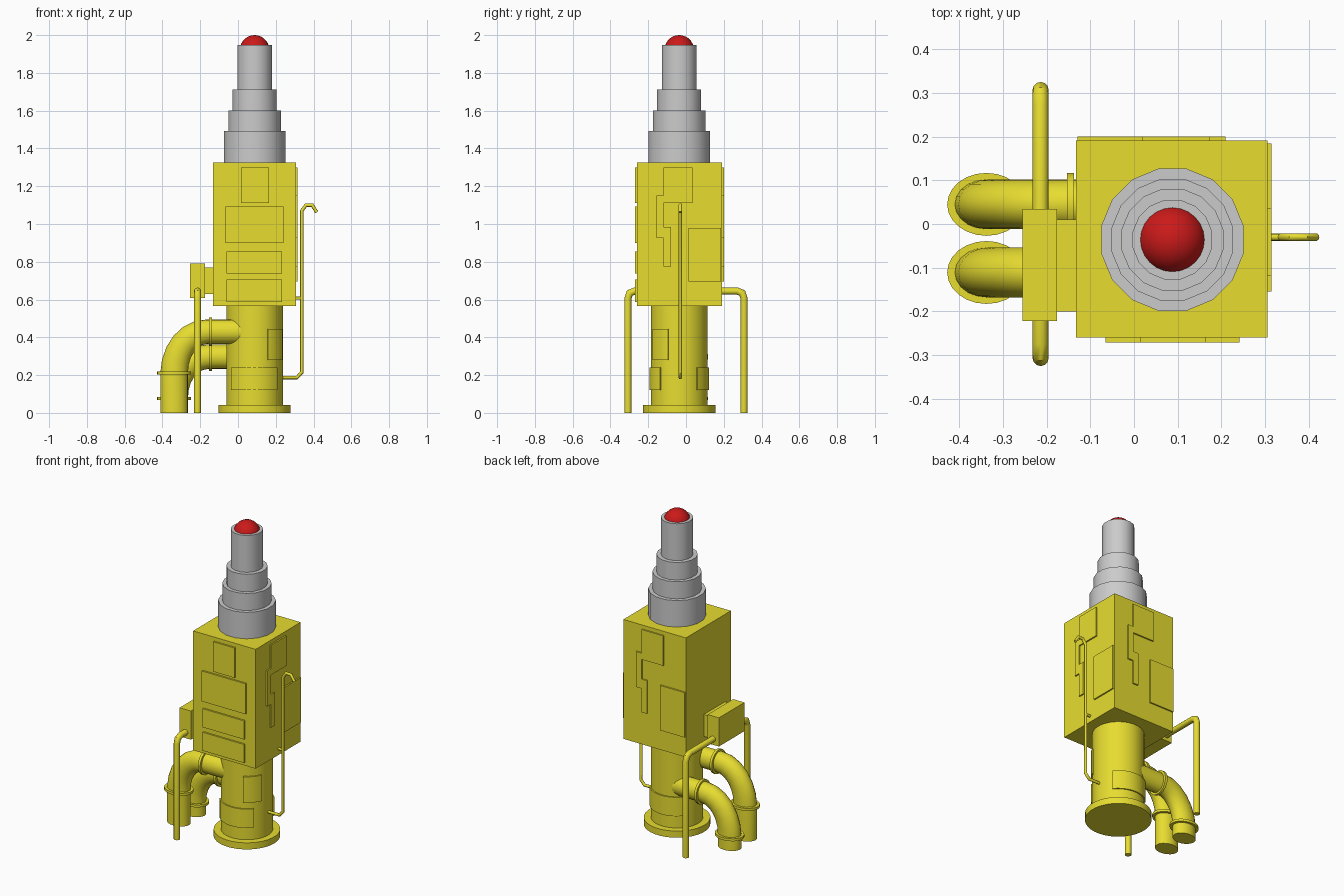
import bpy, bmesh
from math import pi, sin, cos, radians
from mathutils import Vector

if "Cube" in bpy.data.objects:
    bpy.data.objects.remove(bpy.data.objects["Cube"])

CX, CY = 0.088, -0.036          # axis of column and mast


def material(name, rgb):
    m = bpy.data.materials.new(name)
    m.diffuse_color = (*rgb, 1)
    m.use_nodes = True
    m.node_tree.nodes["Principled BSDF"].inputs["Base Color"].default_value = m.diffuse_color
    return m


YELLOW = material("yellow_paint", (0.8, 0.72, 0.03))
RED = material("red_lens", (0.6, 0.01, 0.01))


def add(name, verts, faces, mat=YELLOW, smooth=True):
    me = bpy.data.meshes.new(name)
    me.from_pydata([tuple(v) for v in verts], [], faces)
    bm = bmesh.new()
    bm.from_mesh(me)
    bmesh.ops.recalc_face_normals(bm, faces=bm.faces)
    bm.to_mesh(me)
    bm.free()
    ob = bpy.data.objects.new(name, me)
    bpy.context.collection.objects.link(ob)
    if mat:
        me.materials.append(mat)
    if smooth:
        bpy.ops.object.select_all(action='DESELECT')
        ob.select_set(True)
        bpy.context.view_layer.objects.active = ob
        bpy.ops.object.shade_smooth_by_angle(angle=radians(40))
    return ob


def loft(name, rings, mat=YELLOW, smooth=True):
    """Skin a list of equal-sized rings and cap both ends."""
    n = len(rings[0])
    verts = [v for r in rings for v in r]
    faces = [(k*n + i, k*n + (i+1) % n, (k+1)*n + (i+1) % n, (k+1)*n + i)
             for k in range(len(rings) - 1) for i in range(n)]
    faces += [tuple(range(n)), tuple(range(len(verts) - n, len(verts)))]
    return add(name, verts, faces, mat, smooth)


def box(name, x0, x1, y0, y1, z0, z1):
    ring = [(x0, y0), (x1, y0), (x1, y1), (x0, y1)]
    return loft(name, [[(x, y, z) for x, y in ring] for z in (z0, z1)], smooth=False)


def cylinder(name, r, z0, z1, n=32, mat=YELLOW):
    ring = [(CX + r*cos(2*pi*(i+.5)/n), CY + r*sin(2*pi*(i+.5)/n)) for i in range(n)]
    return loft(name, [[(x, y, z) for x, y in ring] for z in (z0, z1)], mat)


def sweep(name, path, radii, normal, n=12):
    """Sweep an ellipse along a planar path; radii = (in plane, across) per point."""
    pts = [Vector(p) for p in path]
    nor = Vector(normal)
    if not isinstance(radii, list):
        radii = [(radii, radii)] * len(pts)
    rings = []
    for i, p in enumerate(pts):
        a = (p - pts[i-1]).normalized() if i else (pts[1] - p).normalized()
        b = (pts[i+1] - p).normalized() if i < len(pts) - 1 else a
        t = (a + b).normalized()
        side = nor.cross(t) * (radii[i][0] / max(t.dot(a), 0.5))
        rings.append([p + side*cos(2*pi*k/n) + nor*radii[i][1]*sin(2*pi*k/n)
                      for k in range(n)])
    return loft(name, rings)


def curved_panel(name, a0, a1, z0, z1):
    """Raised plate wrapped round the column."""
    rings = []
    steps = 10
    for i in range(steps + 1):
        a = radians(a0 + (a1 - a0)*i/steps)
        rings.append([(CX + r*cos(a), CY + r*sin(a), z)
                      for r, z in ((.14, z0), (.158, z0), (.158, z1), (.14, z1))])
    loft(name, rings)


# base, column and main housing
cylinder("base_flange", 0.192, 0, 0.042)
cylinder("column", 0.15, 0.03, 0.6)
box("housing", -0.133, 0.306, -0.26, 0.191, 0.567, 1.325)

# telescopic mast and lens
for i, (r, z0, z1) in enumerate([(.166, 1.30, 1.493), (.142, 1.48, 1.602),
                                 (.119, 1.59, 1.713), (.093, 1.70, 1.947)]):
    cylinder(f"mast_stage_{i+1}", r, z0, z1, 16, None)
bpy.ops.mesh.primitive_uv_sphere_add(segments=24, ring_count=14, radius=0.078,
                                     location=(CX, CY, 1.922))
lens = bpy.context.object
lens.name = "lens_dome"
lens.data.materials.append(RED)
bpy.ops.object.shade_smooth()

# front panels
for i, (x0, x1, z0, z1) in enumerate([(.015, .165, 1.11, 1.30), (-.065, .242, .90, 1.093),
                                      (-.06, .232, .737, .855), (-.06, .232, .588, .705)]):
    box(f"front_panel_{i+1}", x0, x1, -.271, -.25, z0, z1)

# matching plates on right and back faces, as (across, height) outlines
plates = {
    "upper_plate": [(-.118, 1.11), (.035, 1.11), (.035, 1.30), (-.118, 1.30)],
    "lower_plate": [(.013, .695), (.184, .695), (.184, .98), (.013, .98)],
    "stepped_plate": [(-.155, 1.15), (-.155, .925), (-.118, .925), (-.118, .775),
                      (-.08, .775), (-.08, .985), (-.118, .985), (-.118, 1.15)],
}
for name, outline in plates.items():
    loft("right_" + name, [[(x, u, z) for u, z in outline] for x in (.295, .315)],
         smooth=False)
    loft("back_" + name, [[(.055 - u, y, z) for u, z in outline] for y in (.18, .2)],
         smooth=False)

# plates on the column
curved_panel("column_plate_upper", -63, -22, .28, .445)
curved_panel("column_plate_front", -142, -40, .12, .24)
curved_panel("column_plate_back", 38, 142, .12, .24)

# two large elbow pipes with collars
for tag, y, zc in (("front", -.111, .43), ("back", .045, .297)):
    px, rx, rz = -.338, .175, .22
    path, rad = [(px, y, 0)], [(.073, .057)]
    for i in range(7):
        a = pi/2*i/6
        path.append((px + rx*(1 - cos(a)), y, zc - rz + rz*sin(a)))
        rad.append((.073 - .009*i/6, .057))
    path.append((.06, y, zc))
    rad.append((.064, .057))
    sweep(f"{tag}_elbow_pipe", path, rad, (0, 1, 0), 20)
    zf = zc - rz
    sweep(f"{tag}_lower_collar", [(px, y, zf - .008), (px, y, zf + .008)],
          [(.09, .072)]*2, (0, 1, 0), 24)
    sweep(f"{tag}_upper_collar", [(-.154, y, zc), (-.138, y, zc)],
          [(.076, .072)]*2, (0, 1, 0), 24)

# junction box on the left side
box("junction_box", -.255, -.176, -.222, .034, .608, .79)
box("junction_neck", -.18, -.13, -.2, .01, .63, .77)

# drain pipes from both ends of the junction box
for tag, s in (("front", -1), ("back", 1)):
    yz = [(-.09, .645), (.272, .645), (.298, .634), (.307, .608), (.307, 0)]
    if s < 0:
        yz[0] = (.15, .645)
    sweep(f"{tag}_drain_pipe", [(-.214, s*u, z) for u, z in yz], .0185, (1, 0, 0))

# thin hooked pipe on the right side
hook = [(.2, .187), (.312, .187), (.338, .215), (.338, 1.07), (.36, 1.1),
        (.393, 1.1), (.417, 1.062)]
sweep("hooked_pipe", [(x, -.03, z) for x, z in hook], .009, (0, 1, 0), 10)
sweep("pipe_bracket", [(.29, -.03, .607), (.338, -.03, .607)], .008, (0, 1, 0), 10)
